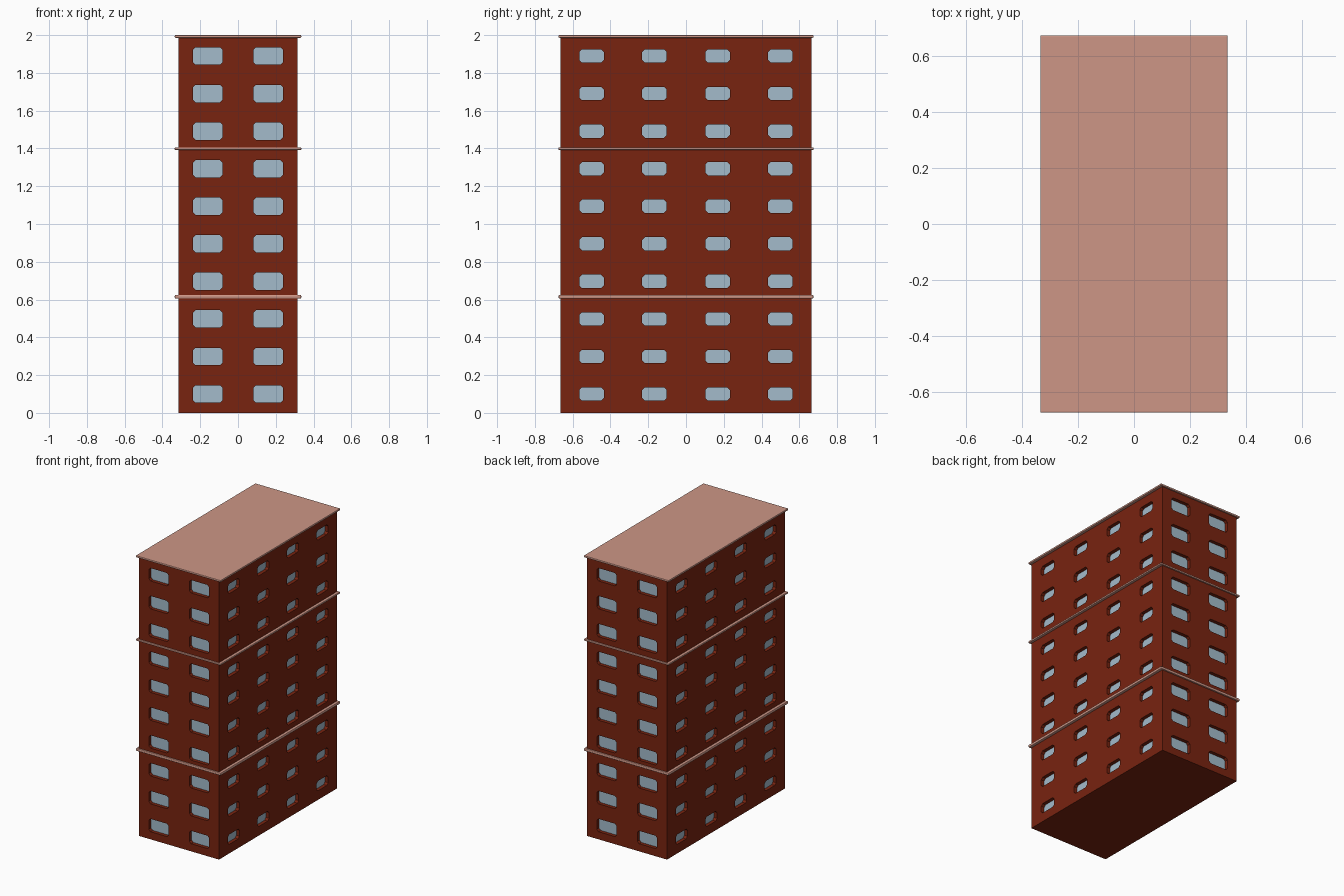
import bpy, bmesh, math
from mathutils import Matrix, Vector

if "Cube" in bpy.data.objects:
    bpy.data.objects.remove(bpy.data.objects["Cube"])

HX, HY, TOP = 0.316, 0.665, 1.99     # body half sizes and height
DEPTH = 0.025                        # window recess


def material(name, rgb):
    m = bpy.data.materials.new(name)
    m.diffuse_color = (*rgb, 1)
    m.use_nodes = True
    m.node_tree.nodes["Principled BSDF"].inputs["Base Color"].default_value = m.diffuse_color
    return m


brick = material("brick_red", (0.19, 0.017, 0.005))
trim = material("pale_clay_trim", (0.61, 0.305, 0.24))
glass = material("window_blue", (0.37, 0.50, 0.60))


def make_object(name, bm, mat):
    bmesh.ops.recalc_face_normals(bm, faces=bm.faces)
    me = bpy.data.meshes.new(name)
    bm.to_mesh(me)
    bm.free()
    me.materials.append(mat)
    ob = bpy.data.objects.new(name, me)
    bpy.context.collection.objects.link(ob)
    return ob


def box(name, hx, hy, z0, z1, mat):
    bm = bmesh.new()
    bmesh.ops.create_cube(bm, size=1, matrix=Matrix.Translation((0, 0, (z0 + z1) / 2))
                          @ Matrix.Diagonal((2 * hx, 2 * hy, z1 - z0, 1)))
    return make_object(name, bm, mat)


def add_prism(bm, turn, wall, u, z, w, h, near, far):
    """Chamfered rectangle on a wall, running from offset near to far."""
    c, a, b = 0.014, w / 2, h / 2
    outline = [(a - c, -b), (a, -b + c), (a, b - c), (a - c, b),
               (-a + c, b), (-a, b - c), (-a, -b + c), (-a + c, -b)]
    rot = Matrix.Rotation(turn, 3, 'Z')
    rings = [[bm.verts.new(rot @ Vector((u + x, -(wall + off), z + y)))
              for x, y in outline] for off in (near, far)]
    bm.faces.new(rings[0])
    bm.faces.new(rings[1][::-1])
    for i in range(8):
        j = (i + 1) % 8
        bm.faces.new((rings[0][i], rings[1][i], rings[1][j], rings[0][j]))


def windows(name, near, far, mat):
    bm = bmesh.new()
    for side in range(4):
        if side % 2 == 0:            # narrow front and back walls
            wall, cols, w, h = HY, (-0.16, 0.16), 0.157, 0.092
        else:                        # wide side walls
            wall, cols, w, h = HX, (-0.5, -0.167, 0.167, 0.5), 0.13, 0.07
        for floor in range(10):
            for u in cols:
                add_prism(bm, side * math.pi / 2, wall, u, 0.1 + 0.1988 * floor,
                          w, h, near, far)
    return make_object(name, bm, mat)


# Brick body with recessed window openings
body = box("brick_body", HX, HY, 0, TOP, brick)
cutter = windows("window_cutter", 0.02, -DEPTH - 0.004, brick)
cutter.hide_render = True
cutter.hide_set(True)
cut = body.modifiers.new("window_openings", 'BOOLEAN')
cut.operation, cut.solver, cut.object = 'DIFFERENCE', 'EXACT', cutter

# Glass panes at the back of the openings
windows("window_glass", -DEPTH, -DEPTH - 0.006, glass)

# Two ledges and the roof slab, with softened edges
for name, z0, z1 in (("lower_ledge", 0.605, 0.625),
                     ("upper_ledge", 1.392, 1.405),
                     ("roof_slab", 1.986, 2.0)):
    ledge = box(name, 0.335, 0.675, z0, z1, trim)
    bev = ledge.modifiers.new("soft_edge", 'BEVEL')
    bev.width, bev.segments = (z1 - z0) * 0.3, 2
